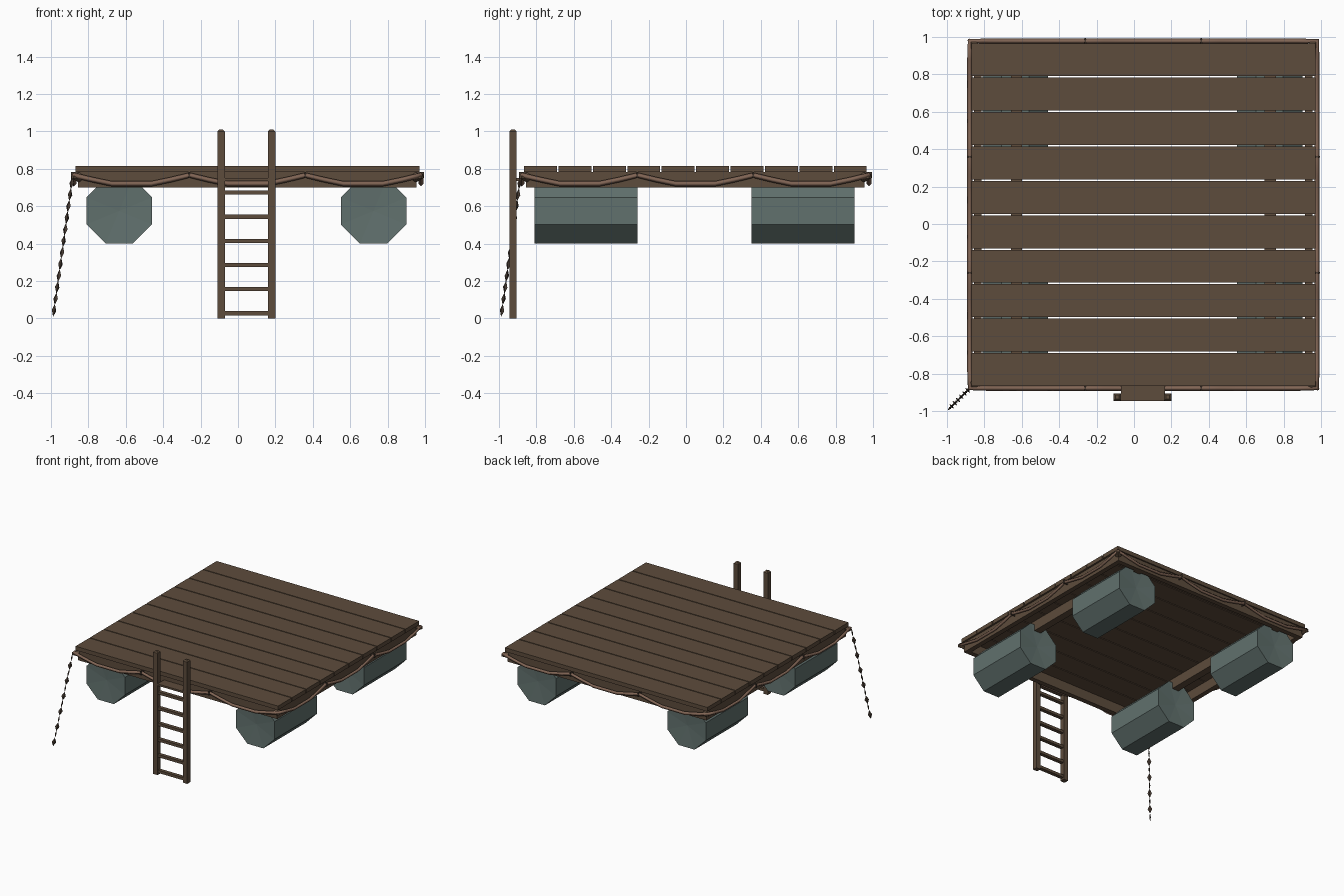
import bpy, bmesh, math
from mathutils import Vector, Matrix

cube = bpy.data.objects.get("Cube")
if cube:
    bpy.data.objects.remove(cube, do_unlink=True)


def material(name, rgb):
    m = bpy.data.materials.new(name)
    m.use_nodes = True
    m.diffuse_color = (*rgb, 1)
    m.node_tree.nodes["Principled BSDF"].inputs["Base Color"].default_value = (*rgb, 1)
    return m


WOOD = material("brown wood", (0.11, 0.072, 0.045))
ROPE = material("tan rope", (0.22, 0.13, 0.09))
IRON = material("dark iron", (0.065, 0.045, 0.033))
BARREL = material("grey green barrel", (0.12, 0.165, 0.155))


def finish(name, bm, mat):
    bmesh.ops.recalc_face_normals(bm, faces=bm.faces)
    me = bpy.data.meshes.new(name)
    bm.to_mesh(me)
    bm.free()
    me.materials.append(mat)
    ob = bpy.data.objects.new(name, me)
    bpy.context.collection.objects.link(ob)
    return ob


def box(name, x, y, z, mat=WOOD):
    """Box given by its (low, high) range on each axis."""
    bm = bmesh.new()
    bmesh.ops.create_cube(bm, size=1)
    for v in bm.verts:
        v.co = [a + (b - a) * (c + 0.5) for (a, b), c in zip((x, y, z), v.co)]
    return finish(name, bm, mat)


MID = 0.05             # deck centre on x and y
LOW, HIGH = -0.87, 0.97
BEAM = (0.70, 0.782)

# Deck planks
pitch = (HIGH - LOW) / 10
for i in range(10):
    y = LOW + i * pitch
    box("deck_plank", (LOW, HIGH), (y + 0.004, y + pitch - 0.004), (0.782, 0.815))

# Frame beams under the deck
for s in (-1, 1):
    a, b = sorted((MID + s * 0.865, MID + s * 0.905))
    box("side_beam", (a, b), (-0.855, 0.955), BEAM)
    box("end_beam", (-0.855, 0.955), (a, b), BEAM)
    x = MID + s * 0.678
    box("float_beam", (x - 0.03, x + 0.03), (-0.855, 0.955), BEAM)


# Octagonal floats with slightly dished ends
def barrel(x, y0, y1):
    bm = bmesh.new()
    radius = 0.175 / math.cos(math.pi / 8)
    turn = Matrix.Rotation(math.pi / 2, 4, "X") @ Matrix.Rotation(math.pi / 8, 4, "Z")
    bmesh.ops.create_cone(bm, cap_ends=True, segments=8, radius1=radius,
                          radius2=radius, depth=y1 - y0,
                          matrix=Matrix.Translation((x, (y0 + y1) / 2, 0.575)) @ turn)
    caps = [f for f in bm.faces if len(f.verts) == 8]
    for cap in caps:
        side = 1 if cap.calc_center_median().y > (y0 + y1) / 2 else -1
        hub = bmesh.ops.poke(bm, faces=[cap])["verts"][0]
        hub.co.y -= side * 0.012
    finish("barrel_float", bm, BARREL)


for x in (-0.635, 0.725):
    barrel(x, -0.81, -0.26)
    barrel(x, 0.35, 0.90)

# Ladder: two posts with chamfered tops, six rungs
for x in (-0.09, 0.18):
    post = box("ladder_post", (x - 0.02, x + 0.02), (-0.945, -0.905), (0, 1.01))
    bm = bmesh.new()
    bm.from_mesh(post.data)
    top = [e for e in bm.edges if all(v.co.z > 1 for v in e.verts)]
    bmesh.ops.bevel(bm, geom=top, offset=0.01, segments=1, affect="EDGES")
    bm.to_mesh(post.data)
    bm.free()
for i in range(6):
    z = 0.028 + i * 0.129
    box("ladder_rung", (-0.07, 0.16), (-0.94, -0.91), (z - 0.011, z + 0.011))
box("ladder_bracket", (-0.07, 0.165), (-0.945, -0.86), (0.735, 0.75))

# Rope hanging in three swags along each edge
edge = 0.928
swag = [(0, 0.766), (0.16, 0.742), (0.33, 0.72), (0.67, 0.72), (0.84, 0.742)]
path = []
for side in range(4):
    spin = Matrix.Rotation(side * math.pi / 2, 3, "Z")
    for k in range(3):
        for t, z in swag:
            p = spin @ Vector((-edge + (k + t) / 3 * 2 * edge, -edge, z))
            path.append(p + Vector((MID, MID, 0)))

curve = bpy.data.curves.new("edge_rope", "CURVE")
curve.dimensions = "3D"
curve.bevel_depth = 0.014
curve.bevel_resolution = 0
spline = curve.splines.new("POLY")
spline.points.add(len(path) - 1)
for p, co in zip(spline.points, path):
    p.co = (*co, 1)
spline.use_cyclic_u = True
curve.materials.append(ROPE)
rope = bpy.data.objects.new("edge_rope", curve)
bpy.context.collection.objects.link(rope)
bpy.context.view_layer.objects.active = rope
rope.select_set(True)
bpy.ops.object.convert(target="MESH")
rope.select_set(False)

# Staples at swag tops and pointed knots at the corners
for side in range(4):
    spin = Matrix.Rotation(side * math.pi / 2, 4, "Z")
    place = Matrix.Translation((MID, MID, 0)) @ spin
    for k in (-1, 1):
        staple = box("rope_staple", (k * edge / 3 - 0.004, k * edge / 3 + 0.004),
                     (-0.944, -0.90), (0.75, 0.782), IRON)
        staple.data.transform(place)
    bm = bmesh.new()
    aim = Vector((-1, -1, 0)).to_track_quat("Z", "Y").to_matrix().to_4x4()
    bmesh.ops.create_cone(bm, cap_ends=True, segments=6, radius1=0.028, radius2=0.008,
                          depth=0.05,
                          matrix=place @ Matrix.Translation((-0.918, -0.918, 0.755)) @ aim)
    finish("corner_knot", bm, WOOD)

# Anchor chain of flat diamond links, every second one turned a quarter
top, foot = Vector((-0.885, -0.885, 0.755)), Vector((-0.988, -0.988, 0.012))
links = 12
step = (foot - top) / links
aim = step.to_track_quat("Z", "Y").to_matrix().to_4x4()
for i in range(links):
    bm = bmesh.new()
    bmesh.ops.create_uvsphere(bm, u_segments=4, v_segments=2, radius=1)
    flat = Matrix.Diagonal((0.017, 0.006, step.length * 0.56, 1))
    turn = Matrix.Rotation(i % 2 * math.pi / 2, 4, "Z")
    bm.transform(Matrix.Translation(top + step * (i + 0.5)) @ aim @ turn @ flat)
    finish("chain_link", bm, IRON)
